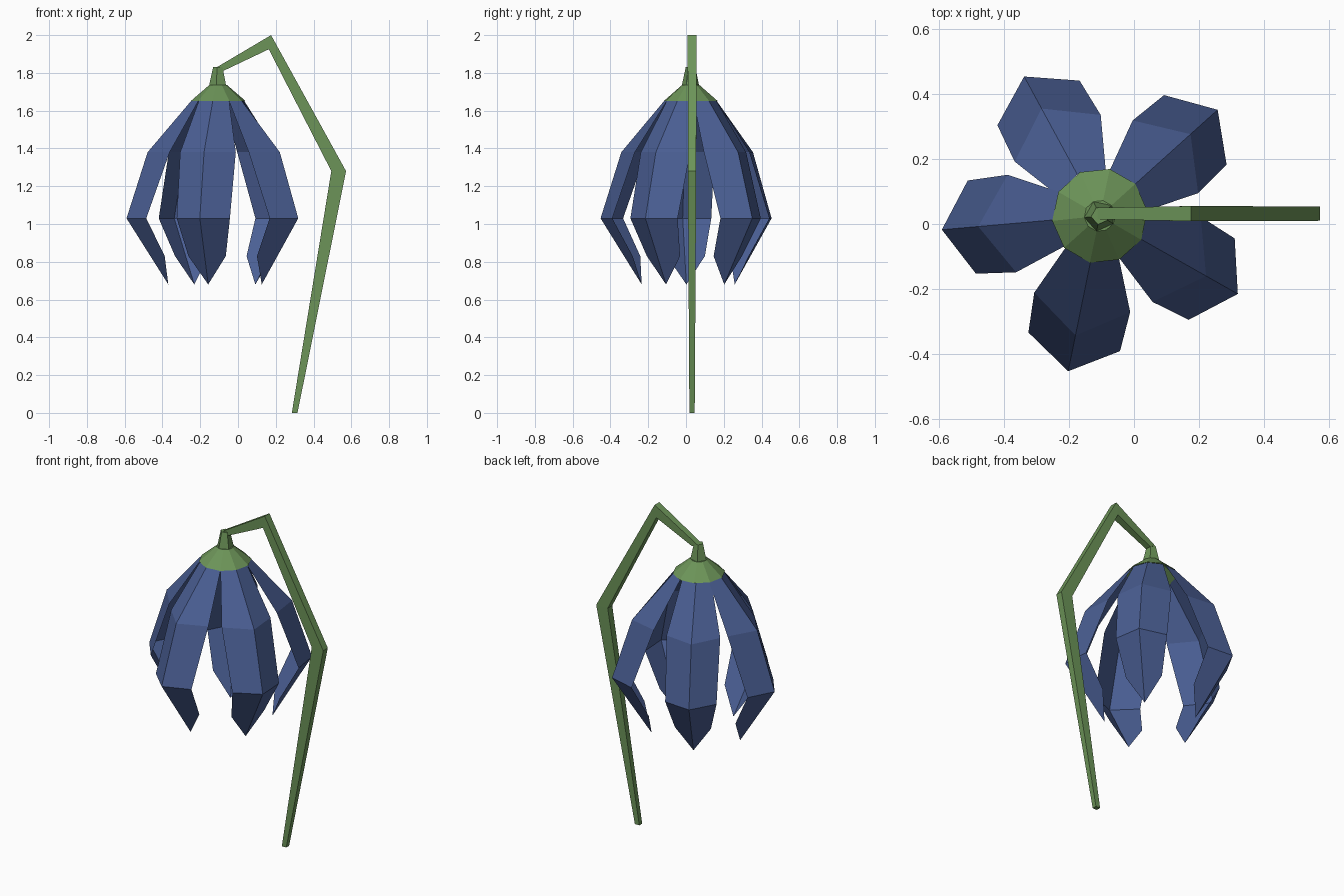
import bpy
from math import cos, sin, radians

if "Cube" in bpy.data.objects:
    bpy.data.objects.remove(bpy.data.objects["Cube"])

CX, CY = -0.105, 0.025  # axis of the hanging bloom


def material(name, rgb):
    m = bpy.data.materials.new(name)
    m.diffuse_color = (*rgb, 1)
    m.use_nodes = True
    m.node_tree.nodes["Principled BSDF"].inputs["Base Color"].default_value = m.diffuse_color
    return m


BLUE = material("petal blue", (0.069, 0.114, 0.296))
GREEN = material("stem green", (0.15, 0.296, 0.098))


def make(name, verts, faces, mat):
    me = bpy.data.meshes.new(name)
    me.from_pydata(verts, [], faces)
    me.materials.append(mat)
    ob = bpy.data.objects.new(name, me)
    bpy.context.collection.objects.link(ob)
    return ob


def polar(r, deg, z):
    a = radians(deg)
    return (CX + r * cos(a), CY + r * sin(a), z)


# Petals: folded strips, rows of (edge z, edge radius, half angle, spine z, spine radius)
ROWS = [(1.65, 0.14, 36, 1.65, 0.145),
        (1.38, 0.31, 29, 1.38, 0.375),
        (1.03, 0.42, 20, 1.03, 0.487),
        (0.83, 0.31, 19, 0.68, 0.265)]
for i, ang in enumerate((42, 118.5, 185, 258.5, 330.5)):
    verts, faces = [], []
    for ez, er, half, sz, sr in ROWS:
        verts += [polar(er, ang - half, ez), polar(sr, ang, sz), polar(er, ang + half, ez)]
    for k in range(len(ROWS) - 1):
        for j in range(2):
            a = 3 * k + j
            faces.append((a, a + 3, a + 4, a + 1))
    make(f"petal_{i + 1}", verts, faces, BLUE)


# Calyx cap and flower neck: stacked rings
def rings(name, levels, n, start):
    verts = [polar(r, start + 360 * k / n, z) for r, z in levels for k in range(n)]
    faces = [(l * n + k, l * n + (k + 1) % n, (l + 1) * n + (k + 1) % n, (l + 1) * n + k)
             for l in range(len(levels) - 1) for k in range(n)]
    faces.append(tuple(range((len(levels) - 1) * n, len(levels) * n)))
    make(name, verts, faces, GREEN)


rings("calyx", [(0.147, 1.65), (0.048, 1.735)], 10, 6)
rings("flower_neck", [(0.049, 1.73), (0.027, 1.83)], 5, 42)

# Stem: tapered box section, (inner x, inner z, outer x, outer z, half width in y)
PATH = [(0.285, 0, 0.315, 0, 0.014),
        (0.494, 1.28, 0.572, 1.28, 0.022),
        (0.163, 1.925, 0.175, 2.0, 0.023),
        (-0.075, 1.812, -0.112, 1.83, 0.018)]
verts, faces = [], []
for ix, iz, ox, oz, w in PATH:
    y = 0.032
    verts += [(ix, y - w, iz), (ox, y - w, oz), (ox, y + w, oz), (ix, y + w, iz)]
for k in range(len(PATH) - 1):
    for j in range(4):
        a, b = 4 * k + j, 4 * k + (j + 1) % 4
        faces.append((a, b, b + 4, a + 4))
faces += [(3, 2, 1, 0), (12, 13, 14, 15)]
make("stem", verts, faces, GREEN)
